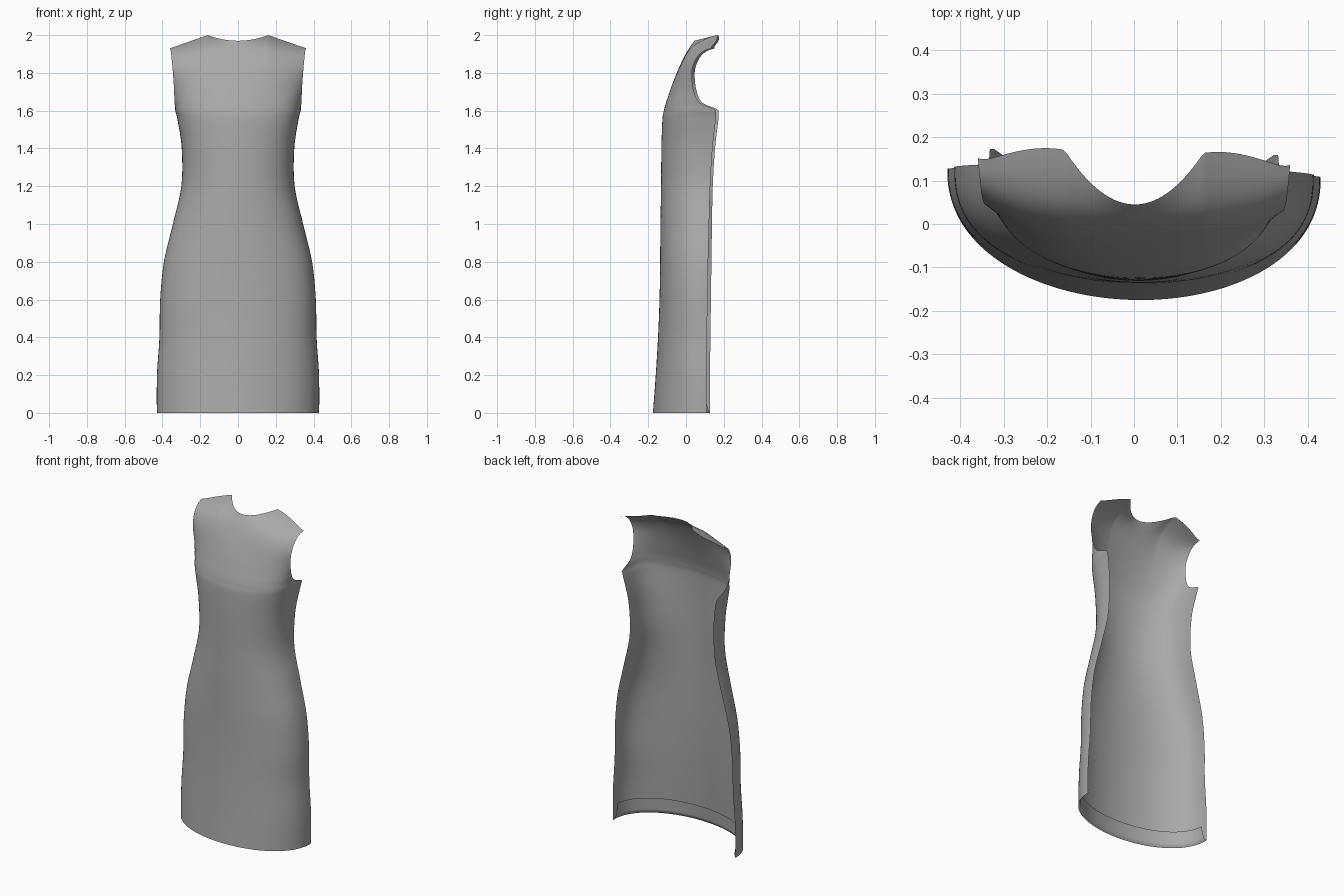
import bpy
import math

if "Cube" in bpy.data.objects:
    bpy.data.objects.remove(bpy.data.objects["Cube"], do_unlink=True)

fabric = bpy.data.materials.new("grey fabric")
fabric.use_nodes = True
GREY = (0.4, 0.4, 0.4, 1)
fabric.diffuse_color = GREY
fabric.node_tree.nodes["Principled BSDF"].inputs["Base Color"].default_value = GREY

# Cross-sections: height, half width, side-edge y, front y, roundness
ROWS = [
    (0, .43, .117, -.175, .9), (0.2, .429, .118, -.16, .87),
    (0.4, .416, .12, -.148, .83), (0.6, .412, .123, -.14, .78),
    (0.8, .392, .126, -.137, .78), (1.0, .345, .13, -.135, .8),
    (1.2, .3, .135, -.132, .78), (1.4, .298, .147, -.13, .67),
    (1.55, .32, .164, -.125, .58), (1.6, .332, .166, -.117, .58),
    (1.636, .335, .09, -.108, .6), (1.673, .337, .06, -.096, .64),
    (1.745, .34, .042, -.072, .75), (1.84, .346, .04, -.036, .85),
    (1.927, .352, .065, .002, .9), (1.976, .356, .1, .03, 1), (2.0, .36, .145, .045, 1)]
ARMPIT, TOP, SIDE_Y = 1.6, 2.0, .166
NECK = .16
LAST = len(ROWS) - 1


def row_at(k):
    """Catmull-Rom blend of neighbouring cross-sections."""
    i = min(int(k), LAST - 1)
    t = k - i
    pts = [ROWS[max(0, min(LAST, i + d))] for d in (-1, 0, 1, 2)]
    return [b + .5 * t * (c - a + t * (2 * a - 5 * b + 4 * c - d + t * (3 * (b - c) + d - a)))
            for a, b, c, d in zip(*pts)]


def surface(k, u, inset=0):
    """Point on the cloth: k runs up the rows, u from -1 to 1 around the front."""
    z, w, edge_y, yf, p = row_at(k)
    edge_y = min(edge_y, SIDE_Y)
    # Above the armpit the section is trimmed by the armhole
    back_y = edge_y if z <= ARMPIT else SIDE_Y
    trim = math.acos(((back_y - edge_y) / (back_y - yf)) ** (1 / p))
    t = u * trim
    x = (w - inset) * math.sin(t) / math.sin(trim)
    y = back_y - (back_y - yf - inset) * max(0, math.cos(t)) ** p
    if z > ARMPIT:
        # Neckline and shoulder slope
        s = (z - ARMPIT) / (TOP - ARMPIT)
        ax = abs(x)
        if ax < NECK:
            drop, lift = .03 * (1 - (ax / NECK) ** 2), (ax / NECK) ** 2
        else:
            f = min(1, (ax - NECK) / .2)
            drop, lift = .07 * f, 1 - f ** 2
        z -= drop * s ** 2
        y += .11 * lift * s ** 10
    return x, y - .022 * x, z


def sheet(name, point, nu, nv):
    verts = [point(2 * i / nu - 1, j / nv) for j in range(nv + 1) for i in range(nu + 1)]
    n = nu + 1
    faces = [(j * n + i, j * n + i + 1, (j + 1) * n + i + 1, (j + 1) * n + i)
             for j in range(nv) for i in range(nu)]
    mesh = bpy.data.meshes.new(name)
    mesh.from_pydata(verts, [], faces)
    mesh.polygons.foreach_set("use_smooth", [True] * len(faces))
    mesh.materials.append(fabric)
    obj = bpy.data.objects.new(name, mesh)
    bpy.context.collection.objects.link(obj)


# Front panel
sheet("dress_front", lambda u, v: surface(v * LAST, u), 90, LAST * 6)

# Hem folded up inside, its ends slanting inwards
sheet("hem_facing",
      lambda u, v: surface(v * .55, u * (1 - .05 * v), .012 * min(1, v * 4)), 60, 8)
